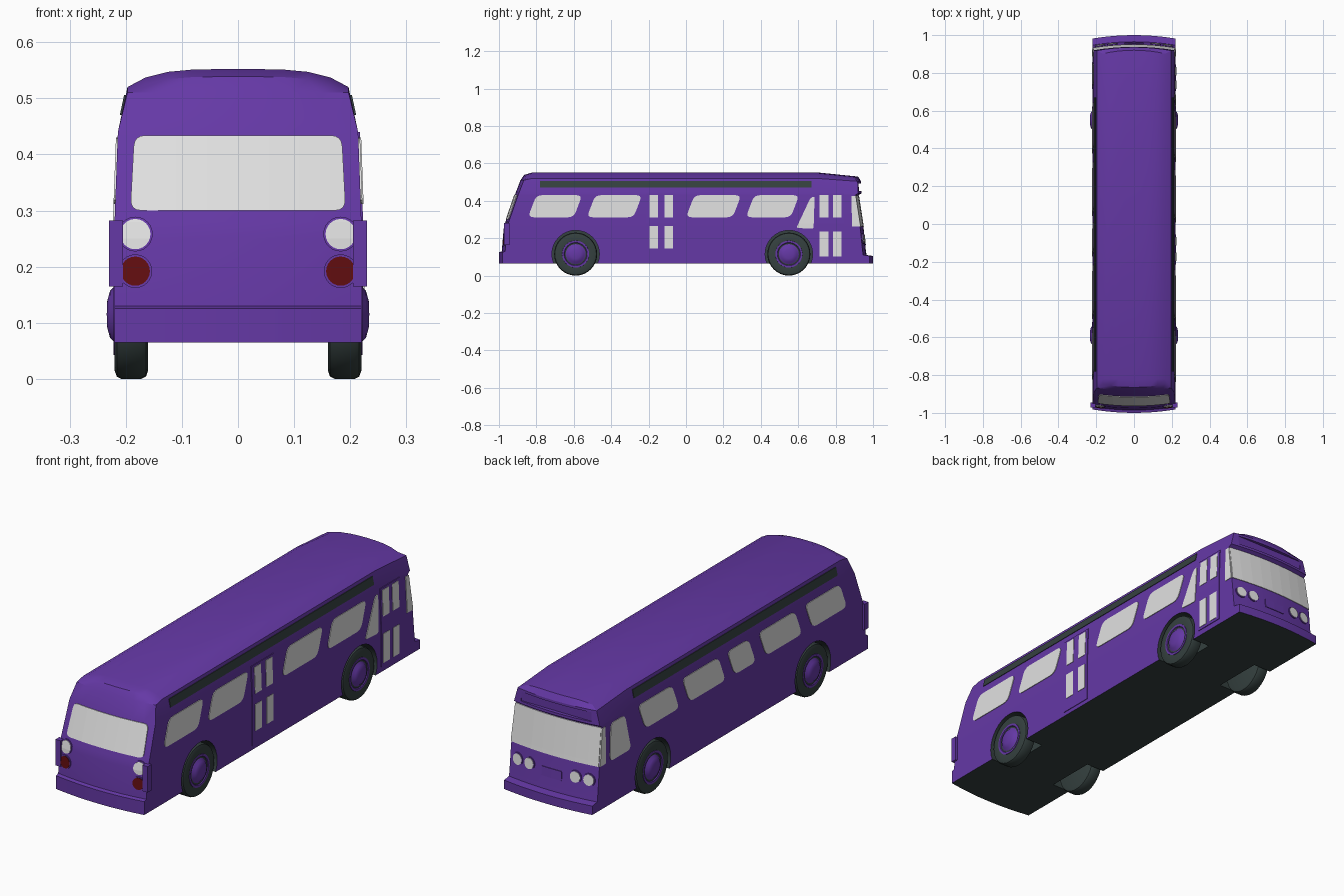
import bpy, bmesh, math
from mathutils import Vector

cube = bpy.data.objects.get("Cube")
if cube:
    bpy.data.objects.remove(cube, do_unlink=True)


def material(name, rgb):
    m = bpy.data.materials.new(name)
    m.use_nodes = True
    m.diffuse_color = (*rgb, 1)
    m.node_tree.nodes["Principled BSDF"].inputs["Base Color"].default_value = (*rgb, 1)
    return m


PURPLE = material("purple paint", (0.13, 0.04, 0.38))
DARK = material("dark rubber", (0.035, 0.052, 0.05))
GLASS = material("pale glass", (0.75, 0.75, 0.75))
RED = material("deep red", (0.12, 0.004, 0.005))


def finish(name, bm, *mats):
    bmesh.ops.recalc_face_normals(bm, faces=bm.faces[:])
    mesh = bpy.data.meshes.new(name)
    bm.to_mesh(mesh)
    bm.free()
    ob = bpy.data.objects.new(name, mesh)
    bpy.context.collection.objects.link(ob)
    for m in mats:
        mesh.materials.append(m)
    return ob


def activate(ob):
    bpy.ops.object.select_all(action="DESELECT")
    ob.select_set(True)
    bpy.context.view_layer.objects.active = ob


def smooth(ob, degrees):
    activate(ob)
    bpy.ops.object.shade_smooth_by_angle(angle=math.radians(degrees))


# Body shape by height: half width, rear end, front end
LEVEL = [.065, .105, .11, .125, .13, .25, .28, .43, .44, .52, .537]
WIDTH = [.22, .22, .22, .22, .22, .22, .22, .2145, .214, .197, .165]
REAR = [-1, -1, -1, -1, -.985, -.975, -.968, -.916, -.912, -.885, -.865]
FRONT = [1, 1, .965, .963, .962, .95, .945, .922, .938, .936, .92]
STATIONS = [-1, -.82, .7, 1]
ROOF_SCALE = [.88, 1, 1, .8]
COLUMNS = [i / 4 for i in range(-4, 5)]
BOW = .018


def lookup(table, z):
    for i in range(len(LEVEL) - 1):
        if z <= LEVEL[i + 1]:
            f = (z - LEVEL[i]) / (LEVEL[i + 1] - LEVEL[i])
            return table[i] + f * (table[i + 1] - table[i])
    return table[-1]


def body_point(t, l, s):
    z = LEVEL[l]
    if l == len(LEVEL) - 1:
        z += .015 * (1 - t ** 4)
    if z > .44:
        z = .44 + (z - .44) * ROOF_SCALE[s]
    y = STATIONS[s]
    if s == 0:
        y = REAR[l] + BOW * t * t
    elif s == 3:
        y = FRONT[l] - BOW * t * t
    return Vector((t * WIDTH[l], y, z))


def patch(bm, rows, cols, f):
    grid = [[bm.verts.new(f(r, c)) for c in cols] for r in rows]
    for a, b in zip(grid, grid[1:]):
        for i in range(len(cols) - 1):
            bm.faces.new((a[i], a[i + 1], b[i + 1], b[i]))


# Body shell
bm = bmesh.new()
levels, stations = range(len(LEVEL)), range(4)
for s in (0, 3):
    patch(bm, levels, COLUMNS, lambda l, t: body_point(t, l, s))
for t in (-1, 1):
    patch(bm, levels, stations, lambda l, s: body_point(t, l, s))
for l in (0, len(LEVEL) - 1):
    patch(bm, stations, COLUMNS, lambda s, t: body_point(t, l, s))
bmesh.ops.remove_doubles(bm, verts=bm.verts[:], dist=1e-5)
bmesh.ops.recalc_face_normals(bm, faces=bm.faces[:])
for f in bm.faces:
    f.material_index = int(f.normal.z < -.9 and f.calc_center_median().z < .07)
body = finish("body", bm, PURPLE, DARK)


def carve(cutter):
    cutter.hide_render = True
    activate(body)
    mod = body.modifiers.new("carve", "BOOLEAN")
    mod.operation = "DIFFERENCE"
    mod.solver = "EXACT"
    mod.object = cutter
    bpy.ops.object.modifier_apply(modifier=mod.name)
    bpy.data.objects.remove(cutter, do_unlink=True)


def box(name, lo, hi, *mats):
    bm = bmesh.new()
    bmesh.ops.create_cube(bm, size=1)
    for v in bm.verts:
        v.co = [a + (c + .5) * (b - a) for a, b, c in zip(lo, hi, v.co)]
    return finish(name, bm, *mats)


def lathe(name, profile, centre, side, mat):
    """Spin a (distance outward, radius) profile about a sideways axle."""
    bm = bmesh.new()
    turns = [i * math.tau / 32 for i in range(33)]
    patch(bm, profile, turns, lambda p, a: Vector(
        (side * p[0], centre[0] + p[1] * math.cos(a), centre[1] + p[1] * math.sin(a))))
    bmesh.ops.remove_doubles(bm, verts=bm.verts[:], dist=1e-5)
    return finish(name, bm, mat)


# Wheel wells, wheels and domed hubs
TYRE = [(.16, 0), (.16, .1), (.164, .111), (.172, .115), (.208, .115), (.216, .111), (.22, .1), (.22, .07), (.21, 0)]
HUB = [(.205, .075), (.222, .072), (.222, .062), (.216, .058), (.218, .052), (.228, .042), (.233, .024), (.234, 0)]
for end, y in (("rear", -.59), ("front", .55)):
    for label, side in (("left", 1), ("right", -1)):
        well = lathe("well_cutter", [(.13, 0), (.13, .127), (.3, .127), (.3, 0)], (y, .115), side, PURPLE)
        well.data.materials.append(DARK)
        for p in well.data.polygons:
            p.material_index = 1
        carve(well)
        smooth(lathe(f"{end}_{label}_tyre", TYRE, (y, .115), side, DARK), 40)
        smooth(lathe(f"{end}_{label}_hub", HUB, (y, .115), side, PURPLE), 30)

# Recess for the destination sign under the brow
carve(box("sign_cutter", (-.175, .921, .452), (.175, 1.1, .493), PURPLE))
smooth(body, 25)


# Thin plates that follow the body surface
def on_side(side):
    return lambda u, v, w: (side * (lookup(WIDTH, v) + w), u, v)


def on_rear(u, v, w):
    return (u, lookup(REAR, v) + BOW * (u / lookup(WIDTH, v)) ** 2 - w, v)


def on_front(u, v, w):
    return (u, lookup(FRONT, v) - BOW * (u / lookup(WIDTH, v)) ** 2 + w, v)


def rounded(points, r):
    out = []
    pts = [Vector(p) for p in points]
    for i, p in enumerate(pts):
        a = p + (pts[i - 1] - p).normalized() * r
        b = p + (pts[(i + 1) % len(pts)] - p).normalized() * r
        for k in range(5):
            f = k / 4
            out.append(a * (1 - f) ** 2 + p * 2 * f * (1 - f) + b * f * f)
    return out


def rect(u0, u1, v0, v1, slant=0):
    return [(u0, v0), (u1, v0), (u1 + slant, v1), (u0 + slant, v1)]


def disc(u, v, r):
    return [(u + r * math.cos(i * math.tau / 24), v + r * math.sin(i * math.tau / 24)) for i in range(24)]


def plate(name, points, place, mat, r=0, thick=.003):
    bm = bmesh.new()
    outline = rounded(points, r) if r else points
    bm.faces.new([bm.verts.new((p[0], p[1], -.003)) for p in outline])
    cuts = [((0, z, 0), (0, 1, 0)) for z in LEVEL]
    if place in (on_front, on_rear):
        cuts += [((t * .22, 0, 0), (1, 0, 0)) for t in COLUMNS]
    for co, no in cuts:
        bmesh.ops.bisect_plane(bm, geom=bm.verts[:] + bm.edges[:] + bm.faces[:], plane_co=co, plane_no=no)
    new = bmesh.ops.extrude_face_region(bm, geom=bm.faces[:])["geom"]
    for v in new:
        if isinstance(v, bmesh.types.BMVert):
            v.co.z = thick
    for v in bm.verts:
        v.co = place(*v.co)
    return finish(name, bm, mat)


# Side windows, stripes and wrapped windscreen ends
DOOR_SIDE = [(-.845, .245), (-.53, .25), (0, .25), (.32, .24)]
DRIVER_SIDE = [(-.83, .245), (-.51, .255), (-.18, .15), (.035, .255), (.365, .24)]
for label, side, windows in (("left", 1, DOOR_SIDE), ("right", -1, DRIVER_SIDE)):
    place = on_side(side)
    for i, (y, w) in enumerate(windows):
        plate(f"{label}_window_{i + 1}", rect(y, y + w, .312, .43, .045), place, GLASS, .03)
    plate(f"{label}_roof_stripe", rect(-.78, .67, .47, .506), place, DARK)
    plate(f"{label}_windscreen_end", [(.888, .262), (.93, .262), (.907, .425), (.884, .425)], place, GLASS)
plate("quarter_window", [(.59, .255), (.682, .25), (.688, .425), (.665, .415)], on_side(1), GLASS, .012)
plate("driver_window", [(.71, .26), (.86, .26), (.845, .425), (.745, .425)], on_side(-1), GLASS, .025)

# Folding doors with four panes each
for name, y0, y1, z0, low, panes in (
        ("rear_door", -.215, -.055, .083, (.145, .265), (-.196, -.115)),
        ("front_door", .703, .845, .09, (.103, .235), (.715, .785))):
    plate(name, rect(y0, y1, z0, .44), on_side(1), PURPLE, thick=.003)
    for i, y in enumerate(panes):
        for part, (z0, z1) in (("lower", low), ("upper", (.312, .43))):
            plate(f"{name}_{part}_pane_{i + 1}", rect(y, y + .046, z0, z1), on_side(1), GLASS, thick=.005)

# Rear window and windscreen
plate("rear_window", [(-.192, .3), (.192, .3), (.185, .434), (-.185, .434)], on_rear, GLASS, .02)
plate("windscreen", [(-.217, .262), (.217, .262), (.212, .428), (-.212, .428)], on_front, GLASS)
plate("front_number_panel", rect(-.05, .05, .165, .205), on_front, PURPLE)

# Lamps, their rims and the rear lamp pods
for label, side in (("left", 1), ("right", -1)):
    lamps = [("rear_upper_lamp", .183, .258, .027, on_rear, GLASS),
             ("rear_lower_lamp", .183, .192, .026, on_rear, RED),
             ("outer_headlamp", .178, .198, .024, on_front, GLASS),
             ("inner_headlamp", .115, .198, .024, on_front, GLASS)]
    for name, x, z, r, place, mat in lamps:
        plate(f"{label}_{name}_rim", disc(side * x, z, r + .004), place, PURPLE, thick=.004)
        plate(f"{label}_{name}", disc(side * x, z, r), place, mat, thick=.006)
    x0, x1 = sorted((side * .205, side * .23))
    box(f"{label}_rear_pod", (x0, -.972, .165), (x1, -.945, .282), PURPLE)
